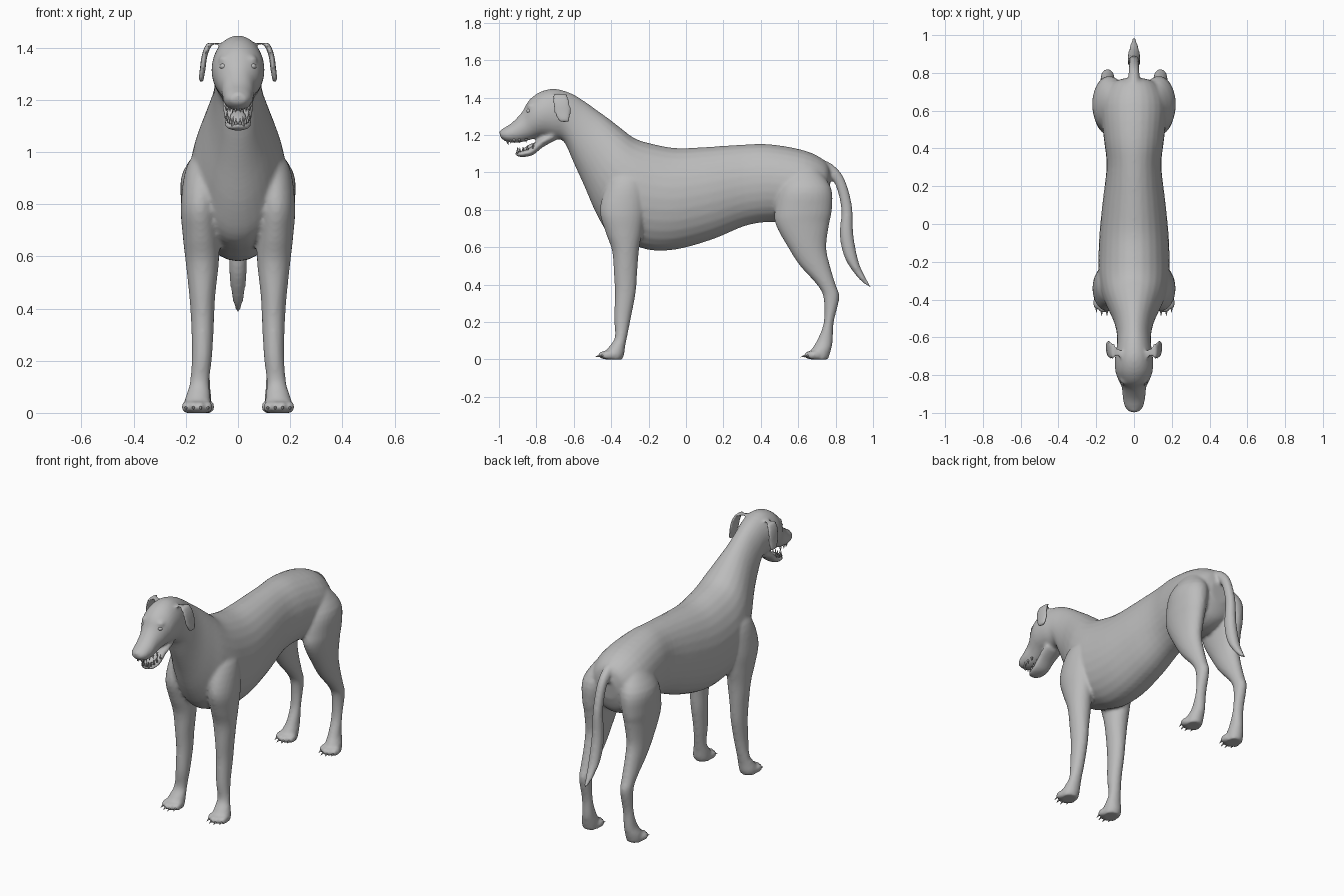
import bpy, bmesh, math
from mathutils import Vector, Matrix

grey = bpy.data.materials.new("grey")
grey.diffuse_color = (0.5, 0.5, 0.5, 1)


def spline(rows, steps):
    """Catmull-Rom interpolation of rows of numbers."""
    out = []
    for i in range(len(rows) - 1):
        a, b, c, d = (rows[max(0, min(len(rows) - 1, i + k))] for k in (-1, 0, 1, 2))
        for s in range(steps):
            t = s / steps
            out.append([0.5 * (2 * q + (r - p) * t + (2 * p - 5 * q + 4 * r - u) * t * t
                               + (3 * q - p - 3 * r + u) * t ** 3)
                        for p, q, r, u in zip(a, b, c, d)])
    return out + [list(rows[-1])]


def loft(bm, rows, side=1, seg=28, steps=4):
    """Skin elliptical rings; row = y, z of one edge, y, z of other edge, x centre, half width."""
    rings = []
    for y0, z0, y1, z1, xc, w in spline(rows, steps):
        c, h = Vector((xc, (y0 + y1) / 2, (z0 + z1) / 2)), Vector((0, (y0 - y1) / 2, (z0 - z1) / 2))
        ring = []
        for k in range(seg):
            a = math.tau * k / seg
            p = c + h * math.cos(a) + Vector((w * math.sin(a), 0, 0))
            ring.append(bm.verts.new((p.x * side, p.y, p.z)))
        rings.append(ring)
    for r, q in zip(rings, rings[1:]):
        for k in range(seg):
            bm.faces.new((r[k], r[(k + 1) % seg], q[(k + 1) % seg], q[k]))
    bm.faces.new(rings[0])
    bm.faces.new(rings[-1])


def ball(bm, pos, size):
    m = Matrix.Translation(pos) @ Matrix.Diagonal((*size, 1))
    bmesh.ops.create_uvsphere(bm, u_segments=16, v_segments=10, radius=1, matrix=m)


def spike(bm, pos, direction, radius, length):
    rot = Vector(direction).to_track_quat('Z', 'Y').to_matrix().to_4x4()
    bmesh.ops.create_cone(bm, cap_ends=True, segments=8, radius1=radius, radius2=radius * 0.1,
                          depth=length, matrix=Matrix.Translation(pos) @ rot)


def finish(bm, name):
    bmesh.ops.recalc_face_normals(bm, faces=bm.faces)
    for f in bm.faces:
        f.smooth = True
    me = bpy.data.meshes.new(name)
    bm.to_mesh(me)
    bm.free()
    me.materials.append(grey)
    ob = bpy.data.objects.new(name, me)
    bpy.context.collection.objects.link(ob)
    return ob


body = bmesh.new()

# trunk, rump to shoulders: top y z, bottom y z, half width
trunk = [(.775, .98, .76, .85, .06), (.75, 1.055, .72, .76, .13), (.64, 1.115, .62, .72, .175),
         (.45, 1.15, .46, .735, .16), (.3, 1.148, .32, .715, .145), (.1, 1.135, .15, .645, .165),
         (-.05, 1.13, -.03, .592, .182), (-.17, 1.15, -.17, .582, .188),
         (-.27, 1.18, -.28, .61, .188), (-.34, 1.23, -.40, .66, .172)]
# neck, skull and upper muzzle
head = [(-.41, 1.285, -.475, .77, .14), (-.48, 1.335, -.545, .93, .108),
        (-.55, 1.385, -.60, 1.05, .092), (-.62, 1.425, -.65, 1.16, .09),
        (-.705, 1.447, -.70, 1.18, .1), (-.78, 1.43, -.765, 1.19, .1),
        (-.84, 1.385, -.80, 1.185, .085), (-.875, 1.325, -.845, 1.17, .066),
        (-.925, 1.27, -.90, 1.158, .06), (-.972, 1.238, -.957, 1.163, .05),
        (-.998, 1.215, -.992, 1.185, .028)]
loft(body, [(*r[:4], 0, r[4]) for r in trunk + head])

# lower jaw
jaw = [(-.72, 1.22, -.70, 1.17, .06), (-.78, 1.185, -.765, 1.135, .058), (-.84, 1.13, -.82, 1.092, .052),
       (-.885, 1.113, -.875, 1.082, .045), (-.914, 1.105, -.91, 1.088, .022)]
loft(body, [(*r[:4], 0, r[4]) for r in jaw])

# tail
tail = [(.72, 1.07, .70, 1.0, .035), (.78, 1.045, .75, .99, .03), (.845, .97, .80, .93, .028),
        (.888, .82, .83, .80, .028), (.895, .665, .822, .665, .033), (.925, .515, .85, .54, .033),
        (.965, .43, .925, .43, .02), (.998, .375, .99, .38, .005)]
loft(body, [(*r[:4], 0, r[4]) for r in tail])

# limbs and ears: z, front y, back y, x centre, half width
front_leg = [(1.04, -.36, -.27, .09, .03), (.95, -.42, -.22, .125, .07), (.8, -.46, -.22, .145, .074),
             (.68, -.43, -.235, .142, .07), (.58, -.395, -.252, .137, .064),
             (.45, -.385, -.262, .137, .05), (.35, -.38, -.27, .136, .044),
             (.22, -.384, -.295, .138, .039), (.12, -.38, -.315, .147, .037),
             (.07, -.41, -.325, .152, .046), (.03, -.44, -.33, .157, .053), (.0, -.43, -.34, .157, .048)]
hind_leg = [(1.04, .57, .69, .09, .04), (.92, .50, .775, .125, .088), (.8, .475, .78, .135, .083),
            (.72, .48, .765, .137, .074), (.6, .545, .75, .14, .06), (.5, .61, .77, .14, .05),
            (.4, .70, .80, .14, .04), (.33, .735, .82, .14, .035), (.2, .737, .79, .14, .032),
            (.1, .70, .785, .142, .036), (.05, .67, .775, .148, .046), (.0, .665, .76, .15, .046)]
ear = [(1.415, -.71, -.66, .075, .015), (1.418, -.715, -.635, .105, .013), (1.375, -.715, -.62, .127, .011),
       (1.32, -.705, -.615, .135, .011), (1.28, -.685, -.62, .141, .01), (1.264, -.66, -.635, .142, .008)]
claws = bmesh.new()
for s in (-1, 1):
    for part in (front_leg, hind_leg, ear):
        loft(body, [(y0, z, y1, z, x, w) for z, y0, y1, x, w in part], s)
    # toes with claws
    for paw_x, paw_y in ((.157, -.435), (.150, .665)):
        for k in range(4):
            u = k - 1.5
            x, y = s * (paw_x + u * .028), paw_y + .009 * (u * u - .25)
            ball(body, (x, y, .023), (.018, .036, .023))
            spike(claws, (x, y - .038, .017), (0, -1, -.35), .007, .03)
    # brow ridges
    ball(body, (s * .05, -.825, 1.355), (.026, .025, .015))
# nose pad
ball(body, (0, -.972, 1.212), (.03, .027, .024))

# fuse everything into one skin
skin = finish(body, "dog_body")
rm = skin.modifiers.new("fuse", 'REMESH')
rm.mode = 'VOXEL'
rm.voxel_size = 0.0095
rm.use_smooth_shade = True
sm = skin.modifiers.new("soften", 'SMOOTH')
sm.factor, sm.iterations = 0.5, 5
finish(claws, "claws")

# eyes
eyes = bmesh.new()
for s in (-1, 1):
    ball(eyes, (s * .055, -.838, 1.328), (.016, .016, .012))
finish(eyes, "eyes")

# teeth along both jaws
teeth = bmesh.new()
for s in (-1, 1):
    for k in range(6):
        t = k / 5
        big = 1.5 if k == 1 else 1
        x = s * (.008 + .034 * math.sin(t * math.pi / 2))
        spike(teeth, (x, -.902 + .085 * t * t, 1.117 + .025 * t * t), (0, 0, 1), .007, .026 * big)
        spike(teeth, (x * 1.1, -.955 + .10 * t * t, 1.162 + .008 * t), (0, 0, -1), .007, .022 * big)
finish(teeth, "teeth")

# tongue
tongue = bmesh.new()
ball(tongue, (0, -.835, 1.135), (.03, .05, .013))
bmesh.ops.rotate(tongue, cent=(0, -.835, 1.135), verts=tongue.verts, matrix=Matrix.Rotation(math.radians(28), 3, 'X'))
finish(tongue, "tongue")
